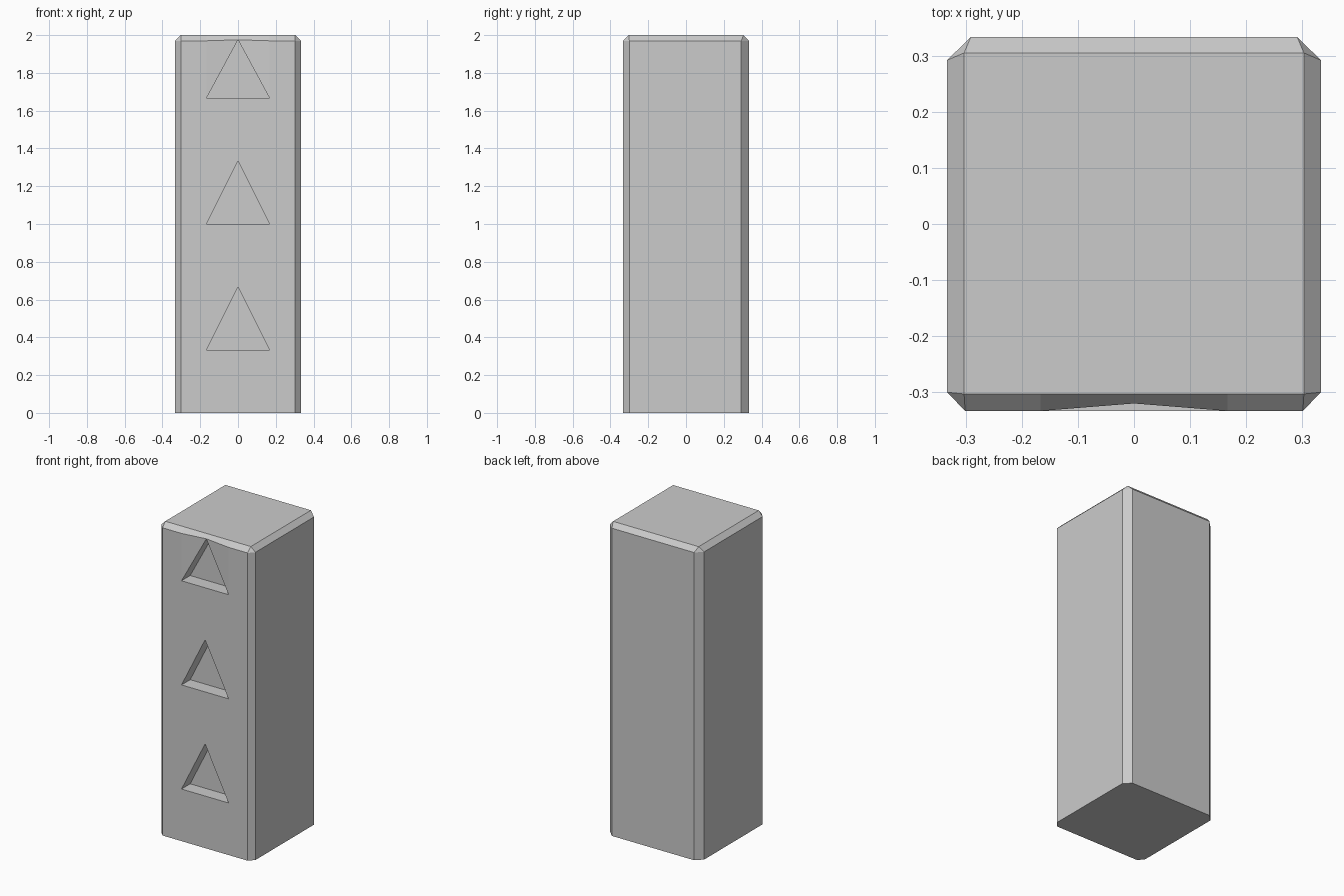
import bpy
import bmesh

if "Cube" in bpy.data.objects:
    bpy.data.objects.remove(bpy.data.objects["Cube"])

W = 1 / 3            # half width of the pillar
T = 1 / 6            # half width of a triangular recess
EDGE, TOP = 1.97, 2.0
FRONT, FLOOR = -W, -W + 0.088
APEX = (0, -0.32, 1.975)

bm = bmesh.new()


def face(points, side):
    bm.faces.new([bm.verts.new((p[0] * side, p[1], p[2])) for p in points])


def build_half(s):
    # Chamfered outline of one half, front to back
    outline = [(0.301, FRONT), (W, -0.3), (W, 0.292), (0.291, W), (0, W)]
    for a, b in zip(outline, outline[1:]):
        face([(*a, 0), (*b, 0), (*b, EDGE), (*a, EDGE)], s)
    face([(0, FRONT, 0)] + [(*p, 0) for p in outline], s)

    # Top plate, chamfers and corner facets
    cf, cb = (0.303, -0.303, TOP), (0.303, 0.305, TOP)
    mf, mt, mb = (0, -0.303, TOP), (T, -0.303, TOP), (0, 0.305, TOP)
    o = [(*p, EDGE) for p in outline]
    notch = (T, FRONT, EDGE)
    face([mf, mt, cf, cb, mb], s)
    face([o[0], o[1], cf], s)
    face([o[1], o[2], cb, cf], s)
    face([o[2], o[3], cb], s)
    face([o[3], o[4], mb, cb], s)
    face([notch, o[0], cf, mt], s)
    face([APEX, notch, mt, mf], s)

    # Front face wrapping around the recesses
    front = [(0.301, FRONT, 0), (0, FRONT, 0)]
    for i in range(3):
        z = W + i * 2 * W
        low, side = (0, FRONT, z), (T, FRONT, z)
        tip = APEX if i == 2 else (0, FRONT, z + W)
        front += [low, side] + ([tip] if i < 2 else [])
        # Recess ledge, sloped wall and floor
        low_in, side_in, tip_in = [(p[0], FLOOR, p[2]) for p in (low, side, tip)]
        face([low, side, side_in, low_in], s)
        face([side, tip, tip_in, side_in], s)
        face([low_in, side_in, tip_in], s)
    face(front + [notch, o[0]], s)
    face([(T, FRONT, 5 * W), APEX, notch], s)


for side in (-1, 1):
    build_half(side)
bmesh.ops.remove_doubles(bm, verts=bm.verts, dist=0.0005)
bmesh.ops.recalc_face_normals(bm, faces=bm.faces)

mesh = bpy.data.meshes.new("pillar")
bm.to_mesh(mesh)
bm.free()
pillar = bpy.data.objects.new("pillar", mesh)
bpy.context.collection.objects.link(pillar)
